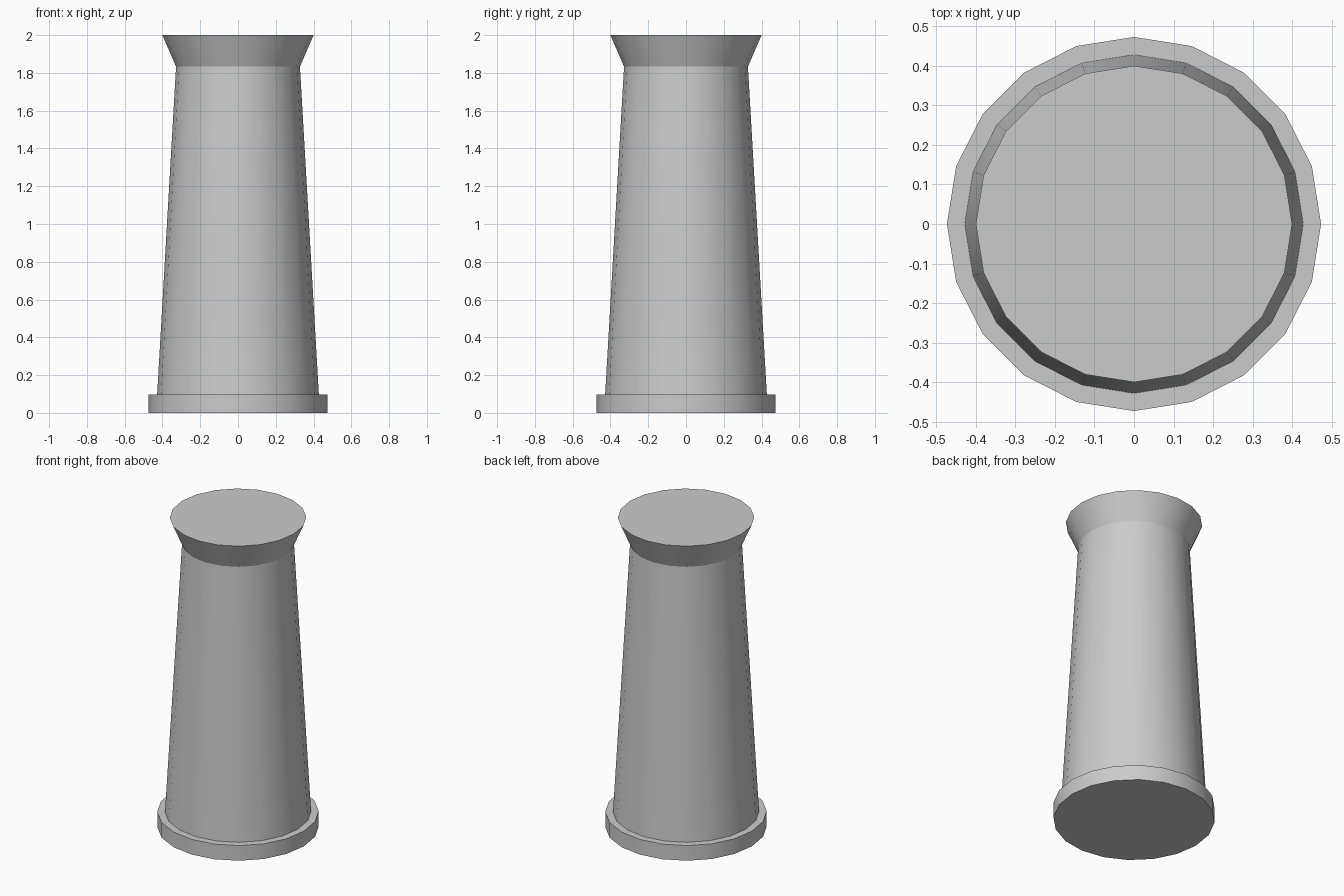
import bpy, bmesh, math

if "Cube" in bpy.data.objects:
    bpy.data.objects.remove(bpy.data.objects["Cube"])

SIDES = 20
# Profile (radius, height): plinth, tapered shaft, flared capital
PROFILE = [(0.473, 0.0), (0.473, 0.098), (0.428, 0.098), (0.328, 1.833), (0.4, 2.0)]


def lathe(name, profile, sides):
    bm = bmesh.new()
    rings = [[bm.verts.new((r * math.cos(2 * math.pi * i / sides),
                            r * math.sin(2 * math.pi * i / sides), z))
              for i in range(sides)] for r, z in profile]
    for low, high in zip(rings, rings[1:]):
        for i in range(sides):
            j = (i + 1) % sides
            bm.faces.new((low[i], low[j], high[j], high[i]))
    # Flat end caps
    bm.faces.new(rings[0][::-1])
    bm.faces.new(rings[-1])
    mesh = bpy.data.meshes.new(name)
    bm.to_mesh(mesh)
    bm.free()
    obj = bpy.data.objects.new(name, mesh)
    bpy.context.collection.objects.link(obj)
    return obj


# Column, smooth around its sides with crisp rims
column = lathe("column", PROFILE, SIDES)
bpy.ops.object.select_all(action='DESELECT')
column.select_set(True)
bpy.context.view_layer.objects.active = column
bpy.ops.object.shade_smooth_by_angle(angle=math.radians(22))
